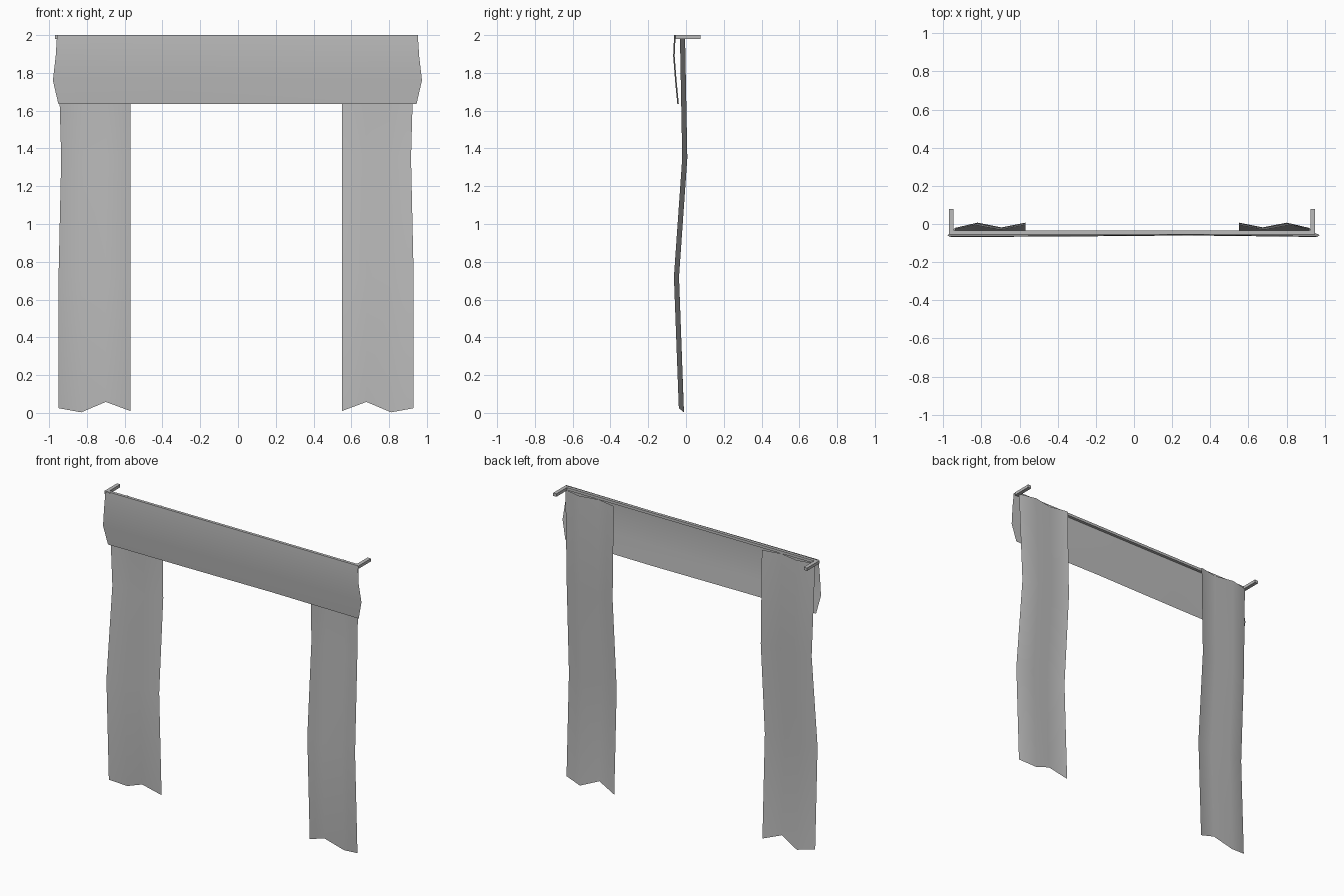
import bpy

# Remove the default cube
if "Cube" in bpy.data.objects:
    bpy.data.objects.remove(bpy.data.objects["Cube"], do_unlink=True)

# Single grey cloth and rail colour
grey = bpy.data.materials.new("soft_grey")
grey.use_nodes = True
grey.diffuse_color = (0.5, 0.5, 0.5, 1)
grey.node_tree.nodes["Principled BSDF"].inputs["Base Color"].default_value = (0.5, 0.5, 0.5, 1)

CENTRE = -0.01  # mirror line of the pair of drapes


def make_object(name, verts, faces, smooth):
    mesh = bpy.data.meshes.new(name)
    mesh.from_pydata(verts, [], faces)
    mesh.materials.append(grey)
    obj = bpy.data.objects.new(name, mesh)
    bpy.context.collection.objects.link(obj)
    for poly in mesh.polygons:
        poly.use_smooth = smooth
    return obj


def sheet(name, rows, flip=False):
    """Thin smooth cloth through rows of points."""
    n = len(rows[0])
    verts = [p for row in rows for p in row]
    faces = []
    for r in range(len(rows) - 1):
        for c in range(n - 1):
            a = r * n + c
            face = (a, a + 1, a + n + 1, a + n)
            faces.append(face[::-1] if flip else face)
    return make_object(name, verts, faces, True)


def box(name, x0, x1, y0, y1, z0, z1):
    verts = [(x, y, z) for x in (x0, x1) for y in (y0, y1) for z in (z0, z1)]
    faces = [(0, 1, 3, 2), (4, 6, 7, 5), (0, 4, 5, 1),
             (2, 3, 7, 6), (0, 2, 6, 4), (1, 5, 7, 3)]
    return make_object(name, verts, faces, False)


# Drapes: pleated across, swaying in depth, zigzag hem
pleats = [(0.94, -0.014, 0.025), (0.82, 0.013, 0.003),
          (0.69, -0.012, 0.058), (0.56, 0.013, 0.01)]
sway = [(0.0, -0.024, 0.0), (0.72, -0.05, 0.0),
        (1.35, -0.006, -0.014), (1.985, -0.018, 0.004)]
for name, side in (("right_drape", -1), ("left_drape", 1)):
    rows = []
    for z, y, widen in sway:
        rows.append([(CENTRE + side * (x + widen * (x - 0.56) / 0.38), y + dy,
                      hem if z == 0 else z) for x, dy, hem in pleats])
    sheet(name, rows, flip=side > 0)

# Valance: bulging band, fuller at its ends
profile = [(1.635, 0.948, -0.046), (1.76, 0.977, -0.058),
           (1.89, 0.962, -0.068), (2.0, 0.955, -0.063)]
columns = [(-1, 0), (-0.4, 0.002), (0.3, 0.008), (1, 0)]
sheet("valance", [[(t * half - 0.003, y + dy, z) for t, dy in columns]
                  for z, half, y in profile])

# Rail with a return bracket at each end
box("rail", -0.965, 0.945, -0.055, -0.035, 1.982, 2.0)
box("right_bracket", -0.97, -0.945, -0.055, 0.078, 1.98, 2.0)
box("left_bracket", 0.925, 0.95, -0.055, 0.078, 1.98, 2.0)
